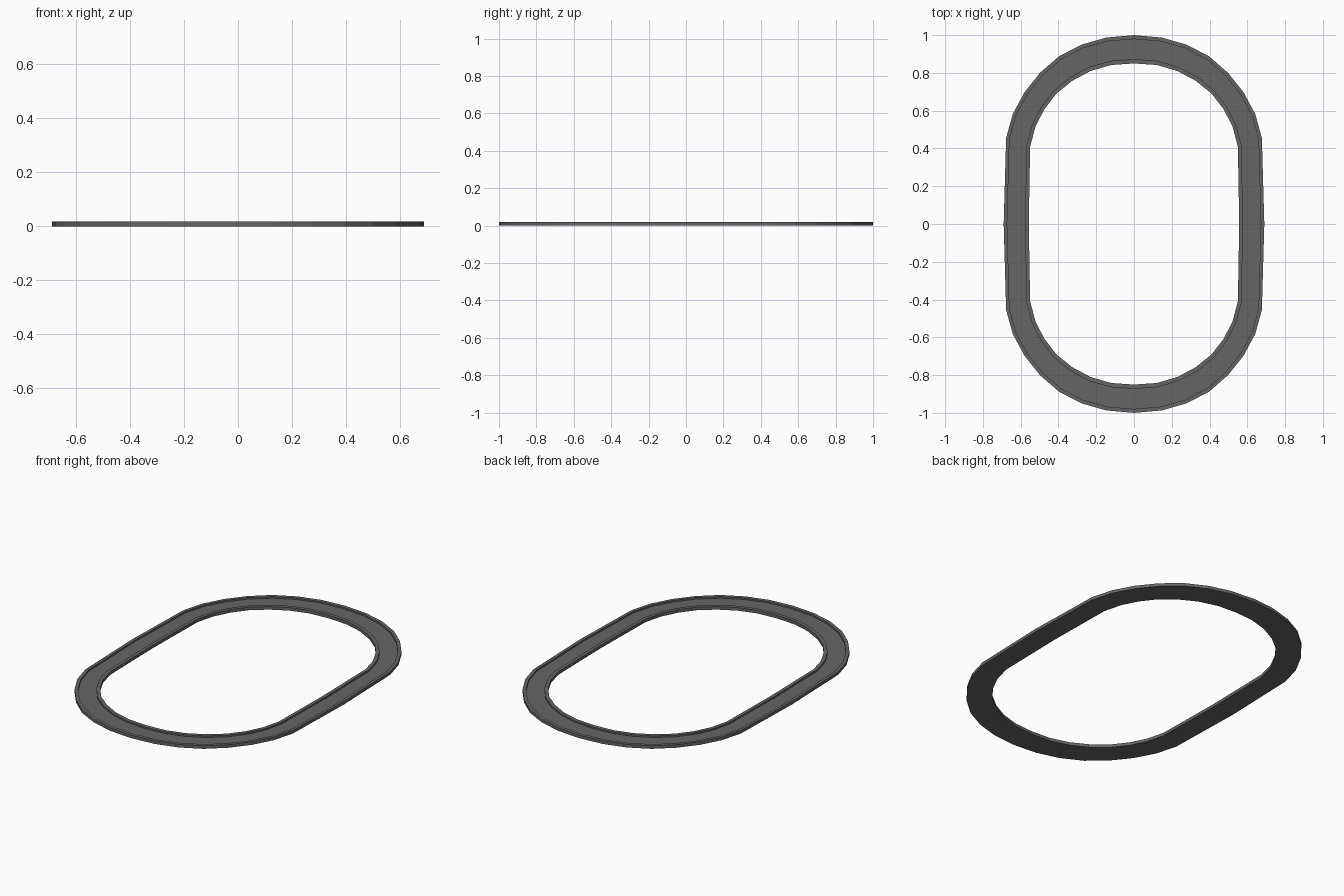
import bpy, bmesh
from mathutils import Vector

if "Cube" in bpy.data.objects:
    bpy.data.objects.remove(bpy.data.objects["Cube"])

# Quarter outlines, from the y axis round to the x axis
OUTER = [(0, 1.0), (0.147, 0.987), (0.277, 0.95), (0.397, 0.888), (0.498, 0.80),
         (0.58, 0.697), (0.642, 0.582), (0.677, 0.455), (0.69, 0)]
INNER = [(0, 0.85), (0.12, 0.842), (0.23, 0.81), (0.327, 0.758), (0.411, 0.69),
         (0.475, 0.607), (0.522, 0.515), (0.55, 0.408), (0.557, 0)]
H, FLOOR = 0.018, 0.009

# Cross-section: (fraction from outer to inner edge, height)
SECTION = [(0, 0), (0, H), (0.14, H), (0.14, FLOOR),
           (0.85, FLOOR), (0.85, H), (1, H), (1, 0)]


def full_loop(quarter):
    """Mirror a quarter outline into a closed loop."""
    right = quarter + [(x, -y) for x, y in quarter[-2::-1]]
    return [Vector(p) for p in right + [(-x, y) for x, y in right[-2:0:-1]]]


outer, inner = full_loop(OUTER), full_loop(INNER)
bm = bmesh.new()
rings = []
for f, z in SECTION:
    rings.append([bm.verts.new((*o.lerp(i, f), z)) for o, i in zip(outer, inner)])

# Skin the section around the loop
n = len(outer)
for k, a in enumerate(rings):
    b = rings[(k + 1) % len(rings)]
    for j in range(n):
        m = (j + 1) % n
        bm.faces.new((a[j], a[m], b[m], b[j]))
bmesh.ops.recalc_face_normals(bm, faces=bm.faces)

# Oval ring with raised rims
mesh = bpy.data.meshes.new("oval_ring")
bm.to_mesh(mesh)
bm.free()
ring = bpy.data.objects.new("oval_ring", mesh)
bpy.context.collection.objects.link(ring)

mat = bpy.data.materials.new("dark_grey")
mat.diffuse_color = (0.13, 0.13, 0.13, 1)
mat.use_nodes = True
mat.node_tree.nodes["Principled BSDF"].inputs["Base Color"].default_value = mat.diffuse_color
mesh.materials.append(mat)
